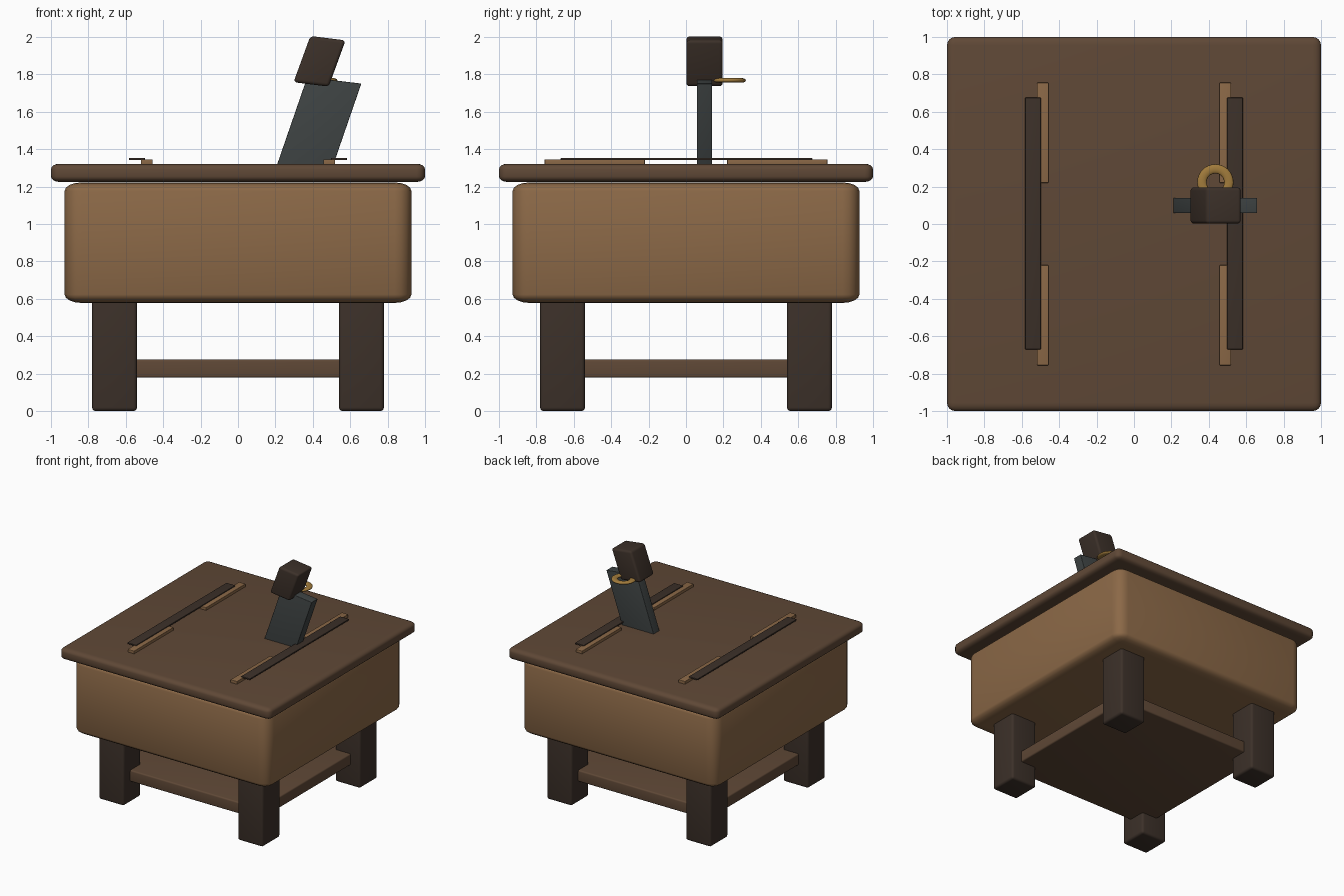
import bpy, bmesh, math
from mathutils import Matrix, Vector

if "Cube" in bpy.data.objects:
    bpy.data.objects.remove(bpy.data.objects["Cube"])


def material(name, rgb):
    m = bpy.data.materials.new(name)
    m.diffuse_color = (*rgb, 1)
    m.use_nodes = True
    m.node_tree.nodes["Principled BSDF"].inputs["Base Color"].default_value = m.diffuse_color
    return m


LIGHT = material("light_wood", (0.26, 0.14, 0.063))
MID = material("mid_wood", (0.115, 0.065, 0.037))
DARK = material("dark_wood", (0.045, 0.03, 0.022))
STEEL = material("steel", (0.05, 0.058, 0.058))
BRASS = material("brass", (0.36, 0.2, 0.045))


def finish(bm, name, mat):
    mesh = bpy.data.meshes.new(name)
    bm.to_mesh(mesh)
    bm.free()
    mesh.materials.append(mat)
    ob = bpy.data.objects.new(name, mesh)
    bpy.context.collection.objects.link(ob)
    bpy.ops.object.select_all(action='DESELECT')
    bpy.context.view_layer.objects.active = ob
    ob.select_set(True)
    bpy.ops.object.shade_smooth_by_angle(angle=math.radians(35))
    return ob


def box(name, mat, x, y, z, bevel=0.0, squash=1.0, lean=0.0, drop=0.0):
    """Rounded box from ranges; squash flattens the bevel, lean/drop shear it in the xz plane."""
    size = Vector((x[1] - x[0], y[1] - y[0], (z[1] - z[0]) / squash))
    mid = Vector((sum(x) / 2, sum(y) / 2, sum(z) / 2))
    bm = bmesh.new()
    bmesh.ops.create_cube(bm, size=1)
    bmesh.ops.scale(bm, vec=size, verts=bm.verts)
    if bevel:
        bmesh.ops.bevel(bm, geom=bm.edges[:], offset=bevel, segments=4,
                        profile=0.5, affect='EDGES')
    shear = Matrix(((1, 0, lean * squash, mid.x), (0, 1, 0, mid.y),
                    (-drop, 0, squash, mid.z), (0, 0, 0, 1)))
    bmesh.ops.transform(bm, matrix=shear, verts=bm.verts)
    return finish(bm, name, mat)


# Table: top, body, lower shelf
box("table_top", MID, (-1, 1), (-1, 1), (1.225, 1.322), 0.045, 0.65)
box("table_body", LIGHT, (-0.927, 0.927), (-0.927, 0.927), (0.578, 1.222), 0.09, 0.5)
box("lower_shelf", MID, (-0.69, 0.69), (-0.69, 0.69), (0.178, 0.276), 0.012)

# Four legs
for sx, side in ((-1, "left"), (1, "right")):
    for sy, end in ((-1, "front"), (1, "back")):
        cx, cy = sx * 0.66, sy * 0.66
        box(f"{end}_{side}_leg", DARK, (cx - 0.12, cx + 0.12),
            (cy - 0.12, cy + 0.12), (0, 0.62), 0.02)

# Inlaid strips on the top
for sx, side in ((-1, "left"), (1, "right")):
    cx = sx * 0.54
    box(f"{side}_dark_strip", DARK, (cx - 0.042, cx + 0.042), (-0.67, 0.675),
        (1.341, 1.353), 0.003)
    cx = sx * 0.488
    for sy, end in ((-1, "front"), (1, "back")):
        cy = sy * 0.488
        box(f"{end}_{side}_light_strip", LIGHT, (cx - 0.031, cx + 0.031),
            (cy - 0.268, cy + 0.268), (1.318, 1.346), 0.004)

# Leaning blade stuck in the top, with its handle block
box("blade", STEEL, (0.281, 0.57), (0.058, 0.139), (1.25, 1.768), 0.003,
    lean=0.345, drop=0.12)
box("handle_block", DARK, (0.342, 0.53), (0.002, 0.196), (1.7465, 1.9935), 0.018,
    lean=0.365, drop=0.125)

# Flattened ring on the back of the handle
bpy.ops.mesh.primitive_torus_add(major_segments=32, minor_segments=12, major_radius=0.072,
                                 minor_radius=0.025, location=(0.435, 0.223, 1.768))
ring = bpy.context.object
ring.name = "handle_ring"
ring.scale.z = 0.5
ring.data.materials.append(BRASS)
bpy.ops.object.shade_smooth()
